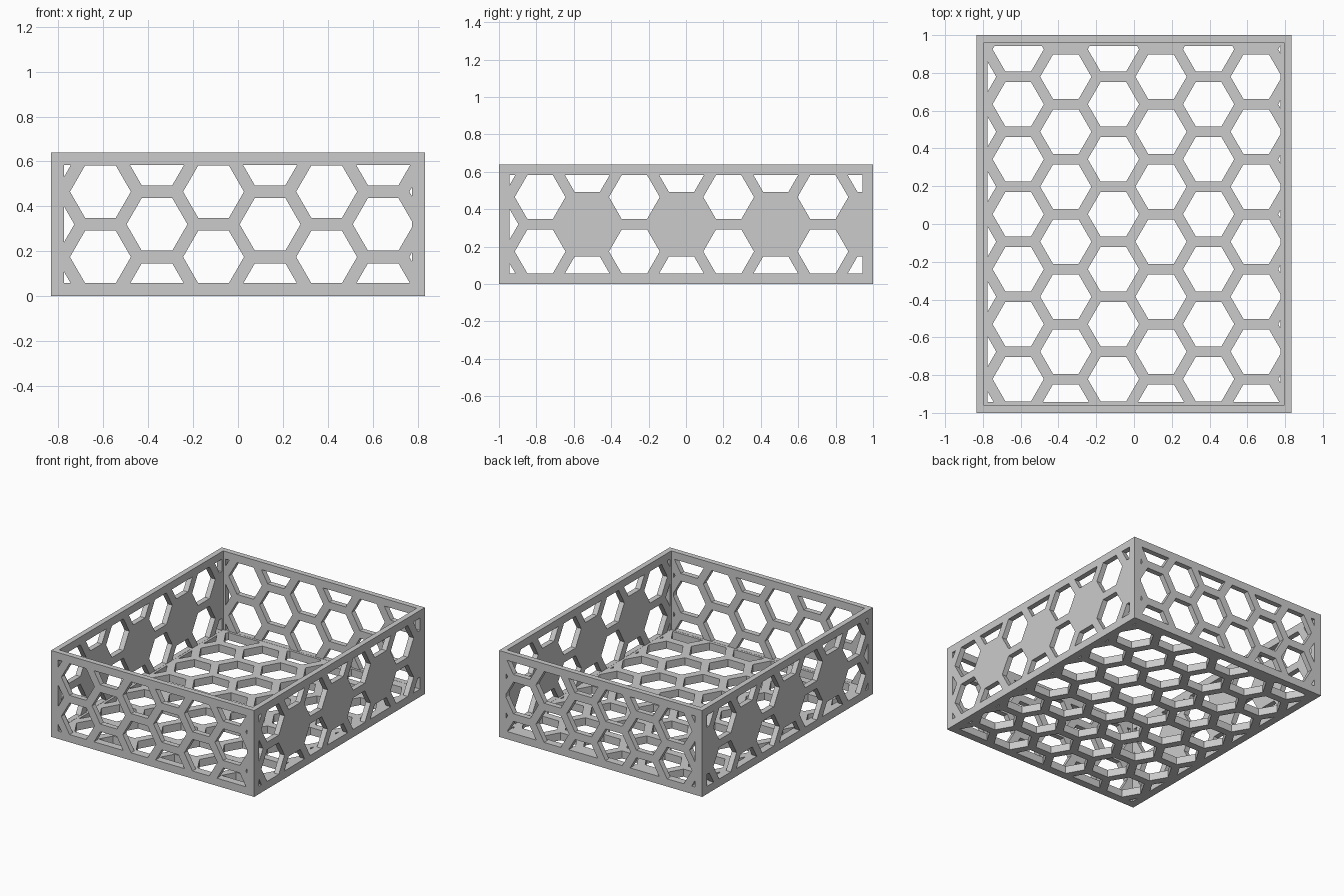
import bpy, bmesh, math
from mathutils import Vector

cube = bpy.data.objects.get("Cube")
if cube:
    bpy.data.objects.remove(cube, do_unlink=True)

HALF_X, HALF_Y, HEIGHT, WALL = 0.833, 1.0, 0.64, 0.056
ROW = 0.291                              # hexagon spacing across the flats
COLUMN = ROW * math.sqrt(3) / 2
RADIUS = (ROW - WALL) / math.sqrt(3)     # corner radius of one hole
GAP = 0.001                              # keeps holes off the inner faces

grey = bpy.data.materials.new("light grey")
grey.use_nodes = True
colour = (0.6, 0.6, 0.6, 1)
grey.diffuse_color = colour
grey.node_tree.nodes["Principled BSDF"].inputs["Base Color"].default_value = colour


def to_object(bm, name):
    bmesh.ops.recalc_face_normals(bm, faces=bm.faces)
    mesh = bpy.data.meshes.new(name)
    bm.to_mesh(mesh)
    bm.free()
    mesh.materials.append(grey)
    obj = bpy.data.objects.new(name, mesh)
    bpy.context.collection.objects.link(obj)
    return obj


def hex_cutter(name, start, low, high, place, depth):
    """Honeycomb of prisms clipped to a window; start is one hexagon's centre."""
    bm = bmesh.new()
    for i in range(-2, 10):
        for j in range(-3, 9):
            cu = start[0] + i * COLUMN
            cv = start[1] + (j + 0.5 * (i % 2)) * ROW
            bm.faces.new([bm.verts.new((cu + RADIUS * math.cos(math.radians(a)),
                                        cv + RADIUS * math.sin(math.radians(a)), 0))
                          for a in range(0, 360, 60)])
    # Clip the pattern to the frame opening
    for axis in (0, 1):
        for limit, sign in ((low[axis], -1), (high[axis], 1)):
            point, normal = Vector(), Vector()
            point[axis], normal[axis] = limit, sign
            bmesh.ops.bisect_plane(bm, geom=bm.verts[:] + bm.edges[:] + bm.faces[:],
                                   plane_co=point, plane_no=normal, clear_outer=True)
    # Raise the hexagons into prisms, then turn them to face the wall
    for v in bm.verts:
        v.co.z = depth[0]
    raised = bmesh.ops.extrude_face_region(bm, geom=bm.faces[:])["geom"]
    for v in raised:
        if isinstance(v, bmesh.types.BMVert):
            v.co.z = depth[1]
    for v in bm.verts:
        v.co = place(*v.co)
    cutter = to_object(bm, name)
    cutter.hide_render = True
    return cutter


# Open tray: a box with its top inset and sunk to the floor
bm = bmesh.new()
bmesh.ops.create_cube(bm, size=1)
for v in bm.verts:
    v.co = (v.co.x * 2 * HALF_X, v.co.y * 2 * HALF_Y, (v.co.z + 0.5) * HEIGHT)
bm.normal_update()
top = max(bm.faces, key=lambda f: f.calc_center_median().z)
bmesh.ops.inset_region(bm, faces=[top], thickness=WALL)
sunk = bmesh.ops.extrude_discrete_faces(bm, faces=[top])["faces"][0]
for v in sunk.verts:
    v.co.z = WALL
tray = to_object(bm, "honeycomb_tray")

# Openings in the floor, the front and back walls, and the two side walls
in_x, in_y = HALF_X - WALL - GAP, HALF_Y - WALL - GAP
low_z, high_z = WALL + GAP, HEIGHT - WALL
cutters = [
    hex_cutter("floor_holes", (-0.613, -0.821), (-in_x, -in_y), (in_x, in_y),
               lambda u, v, w: (u, v, w), (-0.1, 0.2)),
    hex_cutter("front_back_holes", (-0.613, 0.174), (-in_x, low_z), (in_x, high_z),
               lambda u, v, w: (u, w, v), (-1.2, 1.2)),
    hex_cutter("side_holes", (-0.78, 0.174), (-in_y, low_z), (in_y, high_z),
               lambda u, v, w: (w, u, v), (-1.2, 1.2)),
]
bpy.context.view_layer.objects.active = tray
for cutter in cutters:
    cut = tray.modifiers.new(cutter.name, 'BOOLEAN')
    cut.operation = 'DIFFERENCE'
    cut.solver = 'EXACT'
    cut.object = cutter
    bpy.ops.object.modifier_apply(modifier=cut.name)
    bpy.data.objects.remove(cutter, do_unlink=True)
